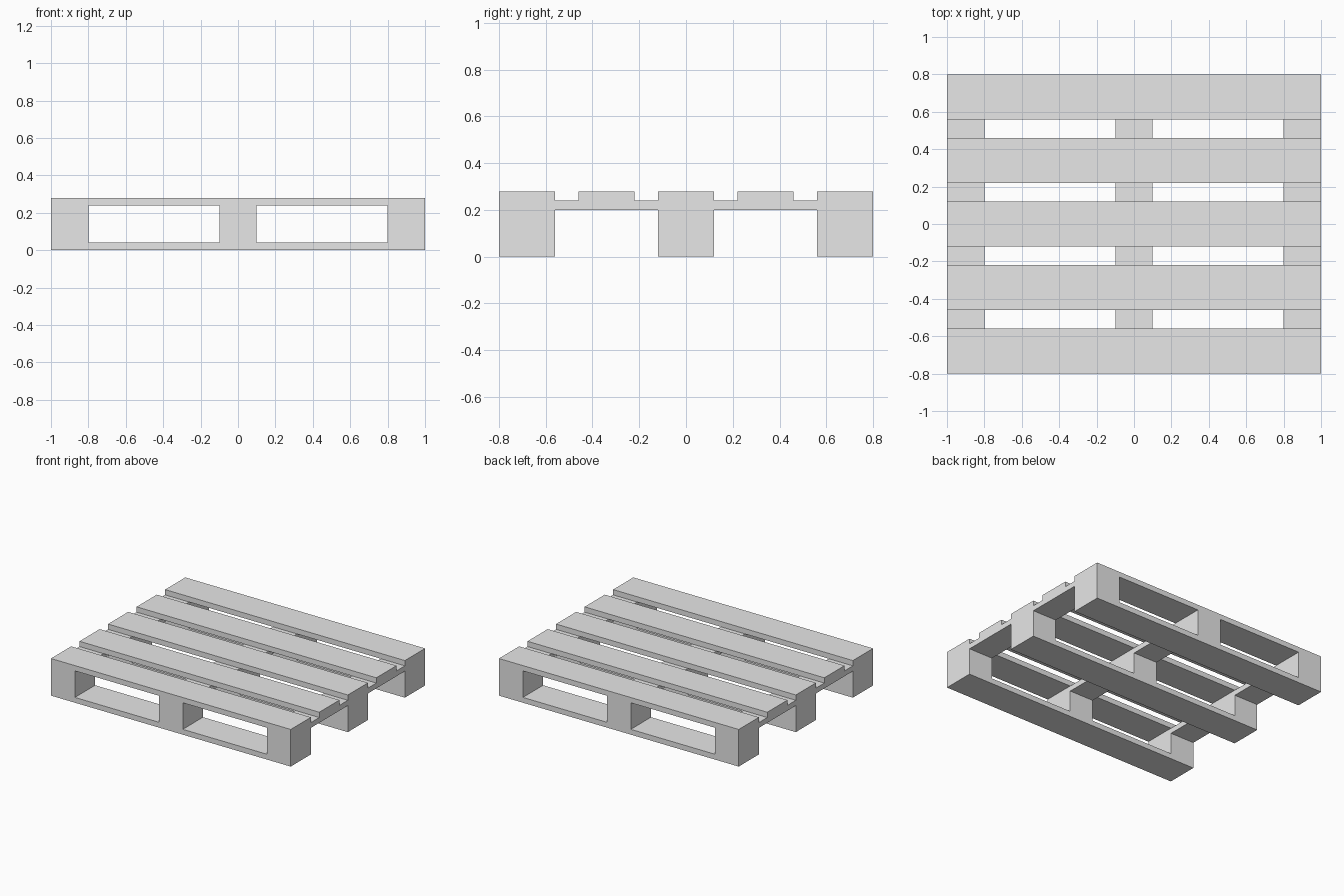
import bpy
import bmesh
from mathutils import Vector

if "Cube" in bpy.data.objects:
    bpy.data.objects.remove(bpy.data.objects["Cube"])

# Pale grey used on the whole pallet
grey = bpy.data.materials.new("pale_grey")
grey.diffuse_color = (0.8, 0.8, 0.8, 1.0)
grey.use_nodes = True
grey.node_tree.nodes["Principled BSDF"].inputs["Base Color"].default_value = grey.diffuse_color

BOARD = 0.04                    # board thickness
POST_X = (-0.9, 0.0, 0.9)       # block columns, 0.2 wide
ROW_Y = (-0.68, 0.0, 0.68)      # block rows, 0.24 deep
DECK_Y = (-0.68, -0.34, 0.0, 0.34, 0.68)


def box(x, y, z0, z1, width, depth):
    """Box limits as ((x0, x1), (y0, y1), (z0, z1))."""
    return ((x - width / 2, x + width / 2), (y - depth / 2, y + depth / 2), (z0, z1))


# Bottom runners, blocks, cross boards and top deck boards
parts = [box(0, y, 0, BOARD, 2, 0.24) for y in ROW_Y]
parts += [box(x, y, BOARD, 0.2, 0.2, 0.24) for x in POST_X for y in ROW_Y]
parts += [box(x, 0, 0.2, 0.24, 0.2, 1.6) for x in POST_X]
parts += [box(0, y, 0.24, 0.28, 2, 0.24) for y in DECK_Y]


def welded_boxes(name, boxes, material):
    """Join boxes into one closed shell with no hidden inner faces."""
    cuts = [sorted({round(v, 4) for b in boxes for v in b[a]}) for a in range(3)]
    size = [len(c) - 1 for c in cuts]

    # Cells of the cut grid that lie inside any box
    filled = set()
    for i in range(size[0]):
        for j in range(size[1]):
            for k in range(size[2]):
                mid = [(cuts[a][n] + cuts[a][n + 1]) / 2 for a, n in enumerate((i, j, k))]
                if any(all(b[a][0] < mid[a] < b[a][1] for a in range(3)) for b in boxes):
                    filled.add((i, j, k))

    # A face wherever a filled cell meets an empty one
    bm = bmesh.new()
    for cell in filled:
        for axis in range(3):
            u, v = (axis + 1) % 3, (axis + 2) % 3
            for side in (0, 1):
                other = list(cell)
                other[axis] += 2 * side - 1
                if tuple(other) in filled:
                    continue
                ring = []
                for du, dv in ((0, 0), (1, 0), (1, 1), (0, 1)):
                    p = Vector()
                    p[axis] = cuts[axis][cell[axis] + side]
                    p[u] = cuts[u][cell[u] + du]
                    p[v] = cuts[v][cell[v] + dv]
                    ring.append(bm.verts.new(p))
                bm.faces.new(ring if side else ring[::-1])
    bmesh.ops.remove_doubles(bm, verts=bm.verts[:], dist=0.0005)
    bmesh.ops.dissolve_limit(bm, angle_limit=0.01, verts=bm.verts[:], edges=bm.edges[:])

    mesh = bpy.data.meshes.new(name)
    bm.to_mesh(mesh)
    bm.free()
    mesh.materials.append(material)
    obj = bpy.data.objects.new(name, mesh)
    bpy.context.collection.objects.link(obj)
    return obj


welded_boxes("pallet", parts, grey)
